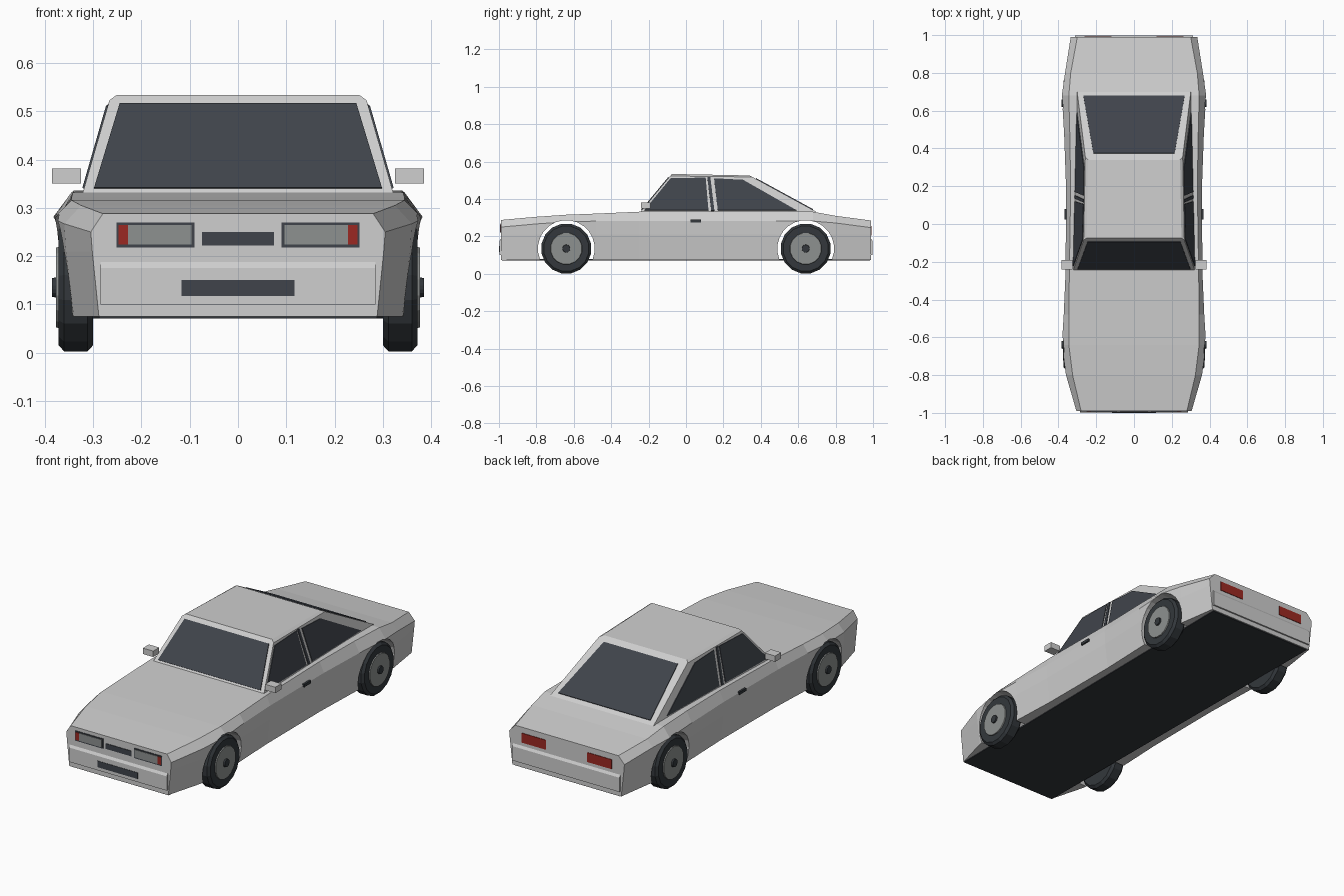
import bpy, bmesh, math
from mathutils import Vector, Matrix

cube = bpy.data.objects.get("Cube")
if cube:
    bpy.data.objects.remove(cube, do_unlink=True)


def material(name, rgb, rough=0.6):
    m = bpy.data.materials.new(name)
    m.use_nodes = True
    m.diffuse_color = (*rgb, 1)
    node = m.node_tree.nodes["Principled BSDF"]
    node.inputs["Base Color"].default_value = (*rgb, 1)
    node.inputs["Roughness"].default_value = rough
    return m


PAINT = material("silver paint", (0.62, 0.62, 0.62))
GLASS = material("dark glass", (0.05, 0.057, 0.07))
RUBBER = material("black rubber", (0.033, 0.039, 0.045))
METAL = material("grey metal", (0.27, 0.285, 0.28))
RED = material("red lamp", (0.33, 0.022, 0.016))


def finish(name, bm, mat):
    bmesh.ops.recalc_face_normals(bm, faces=bm.faces)
    mesh = bpy.data.meshes.new(name)
    bm.to_mesh(mesh)
    bm.free()
    mesh.materials.append(mat)
    ob = bpy.data.objects.new(name, mesh)
    bpy.context.collection.objects.link(ob)
    return ob


def loft(name, rings, mat):
    """Skin a list of closed rings and cap both ends."""
    bm = bmesh.new()
    loops = [[bm.verts.new(p) for p in ring] for ring in rings]
    for a, b in zip(loops, loops[1:]):
        for i in range(len(a)):
            j = (i + 1) % len(a)
            bm.faces.new((a[i], a[j], b[j], b[i]))
    bm.faces.new(loops[0])
    bm.faces.new(loops[-1])
    return finish(name, bm, mat)


def plate(name, pts, mat, thick=0.008):
    """Thin flat panel centred on the polygon through pts."""
    pts = [Vector(p) for p in pts]
    n = (pts[1] - pts[0]).cross(pts[2] - pts[1]).normalized() * thick / 2
    return loft(name, [[p - n for p in pts], [p + n for p in pts]], mat)


def end_plate(name, x0, x1, z0, z1, y, mat, thick=0.006):
    return plate(name, [(x0, y, z0), (x1, y, z0), (x1, y, z1), (x0, y, z1)], mat, thick)


def box(name, lo, hi, mat):
    rings = [[(lo[0], lo[1], z), (hi[0], lo[1], z), (hi[0], hi[1], z), (lo[0], hi[1], z)]
             for z in (lo[2], hi[2])]
    return loft(name, rings, mat)


def disc_stack(name, y, z, profile, mat, sides=16):
    """Turned part along x from (x, radius) pairs."""
    angles = [2 * math.pi * (i + 0.5) / sides for i in range(sides)]
    return loft(name, [[(x, y + r * math.cos(a), z + r * math.sin(a)) for a in angles]
                       for x, r in profile], mat)


# Lower body: y, top half width, top height, shoulder half width
stations = [
    (-0.99, 0.28, 0.288, 0.305), (-0.80, 0.325, 0.305, 0.36),
    (-0.64, 0.345, 0.316, 0.382), (-0.48, 0.345, 0.322, 0.372),
    (-0.25, 0.342, 0.332, 0.362), (0.20, 0.335, 0.335, 0.36),
    (0.48, 0.34, 0.336, 0.37), (0.68, 0.345, 0.332, 0.382),
    (0.80, 0.335, 0.310, 0.365), (0.99, 0.30, 0.285, 0.335),
]
rings = []
for y, wt, zt, w in stations:
    half = [(w * 0.945, 0.075), (w * 0.99, 0.21), (w, min(0.282, zt - 0.038)), (wt, zt)]
    rings.append([(x, y, z) for x, z in half] + [(-x, y, z) for x, z in reversed(half)])
body = loft("body", rings, PAINT)

# Wheel arches cut through the body
WHEEL_Y, WHEEL_Z = 0.64, 0.135
for y in (-WHEEL_Y, WHEEL_Y):
    cutter = disc_stack("arch_cutter", y, WHEEL_Z, [(-0.5, 0.152), (0.5, 0.152)], PAINT, 24)
    cutter.hide_render = True
    mod = body.modifiers.new("arch", "BOOLEAN")
    mod.operation = "DIFFERENCE"
    mod.solver = "EXACT"
    mod.object = cutter
    bpy.context.view_layer.objects.active = body
    bpy.ops.object.modifier_apply(modifier=mod.name)
    bpy.data.objects.remove(cutter, do_unlink=True)

# Dark floor pan
plate("floor_pan", [(-0.288, -0.985, 0.075), (0.288, -0.985, 0.075),
                    (0.305, 0.985, 0.075), (-0.305, 0.985, 0.075)], RUBBER)


# Cabin with sloping flat sides
def side_x(y, z):
    return 0.3165 - 0.0225 * y - 0.27 * (z - 0.33)


def cabin_ring(y0, y1, z0, z1, inset=0):
    a, b = side_x(y0, z0) - inset, side_x(y1, z1) - inset
    return [(-a, y0, z0), (a, y0, z0), (b, y1, z1), (-b, y1, z1)]


loft("cabin", [cabin_ring(-0.245, 0.70, 0.33, 0.33),
               cabin_ring(-0.085, 0.355, 0.523, 0.518),
               cabin_ring(-0.075, 0.34, 0.534, 0.526, 0.012)], PAINT)


# Windscreen and rear window
def front_y(z):
    return -0.245 + (z - 0.33) * 0.16 / 0.193


def rear_y(z):
    return 0.70 - (z - 0.33) * 0.345 / 0.188


for name, slope, low, high in (("windscreen", front_y, (0.298, 0.34), (0.245, 0.515)),
                               ("rear_window", rear_y, (0.268, 0.342), (0.215, 0.508))):
    plate(name, [(-low[0], slope(low[1]), low[1]), (low[0], slope(low[1]), low[1]),
                 (high[0], slope(high[1]), high[1]), (-high[0], slope(high[1]), high[1])], GLASS)

# Side windows and the dark door pillar, as y, z outlines
side_glass = {
    "front_side_window": [(-0.222, 0.34), (0.120, 0.34), (0.105, 0.514), (-0.083, 0.51)],
    "door_pillar": [(0.135, 0.337), (0.152, 0.337), (0.130, 0.516), (0.114, 0.516)],
    "rear_side_window": [(0.170, 0.34), (0.590, 0.34), (0.305, 0.502), (0.150, 0.51)],
}
for side, s in (("left", 1), ("right", -1)):
    for name, outline in side_glass.items():
        plate(f"{side}_{name}", [(s * side_x(y, z), y, z) for y, z in outline], GLASS)

    # Door mirror and handle
    xs = sorted((s * 0.325, s * 0.385))
    box(f"{side}_mirror", (xs[0], -0.24, 0.35), (xs[1], -0.19, 0.381), PAINT)
    xs = sorted((s * 0.352, s * 0.368))
    box(f"{side}_door_handle", (xs[0], 0.025, 0.275), (xs[1], 0.08, 0.29), RUBBER)

    # Headlamp with dark surround and red marker
    end_plate(f"{side}_lamp_surround", s * 0.09, s * 0.252, 0.218, 0.27, -0.99, GLASS)
    end_plate(f"{side}_headlamp", s * 0.096, s * 0.228, 0.224, 0.264, -0.992, METAL)
    end_plate(f"{side}_marker_lamp", s * 0.228, s * 0.248, 0.224, 0.264, -0.992, RED)
    end_plate(f"{side}_tail_lamp", s * 0.12, s * 0.262, 0.205, 0.255, 0.99, RED)

    # Wheels
    for end, y in (("front", -WHEEL_Y), ("rear", WHEEL_Y)):
        parts = (("tyre", [(0.30, 0.122), (0.312, 0.135), (0.36, 0.135), (0.372, 0.122)], RUBBER),
                 ("rim", [(0.365, 0.088), (0.377, 0.084)], METAL),
                 ("hub", [(0.37, 0.022), (0.385, 0.02)], RUBBER))
        for part, profile, mat in parts:
            disc_stack(f"{side}_{end}_{part}", y, WHEEL_Z,
                       [(s * x, r) for x, r in profile], mat)

# Grille, bumpers and number plate
end_plate("grille", -0.075, 0.075, 0.222, 0.25, -0.99, GLASS)
bumper = [(0.985, 0.10), (0.998, 0.10), (0.998, 0.175), (0.985, 0.195)]
for name, d, w in (("front_bumper", -1, 0.285), ("rear_bumper", 1, 0.312)):
    loft(name, [[(x, d * y, z) for y, z in bumper] for x in (-w, w)], PAINT)
end_plate("front_plate", -0.117, 0.117, 0.117, 0.15, -0.998, GLASS, 0.004)
